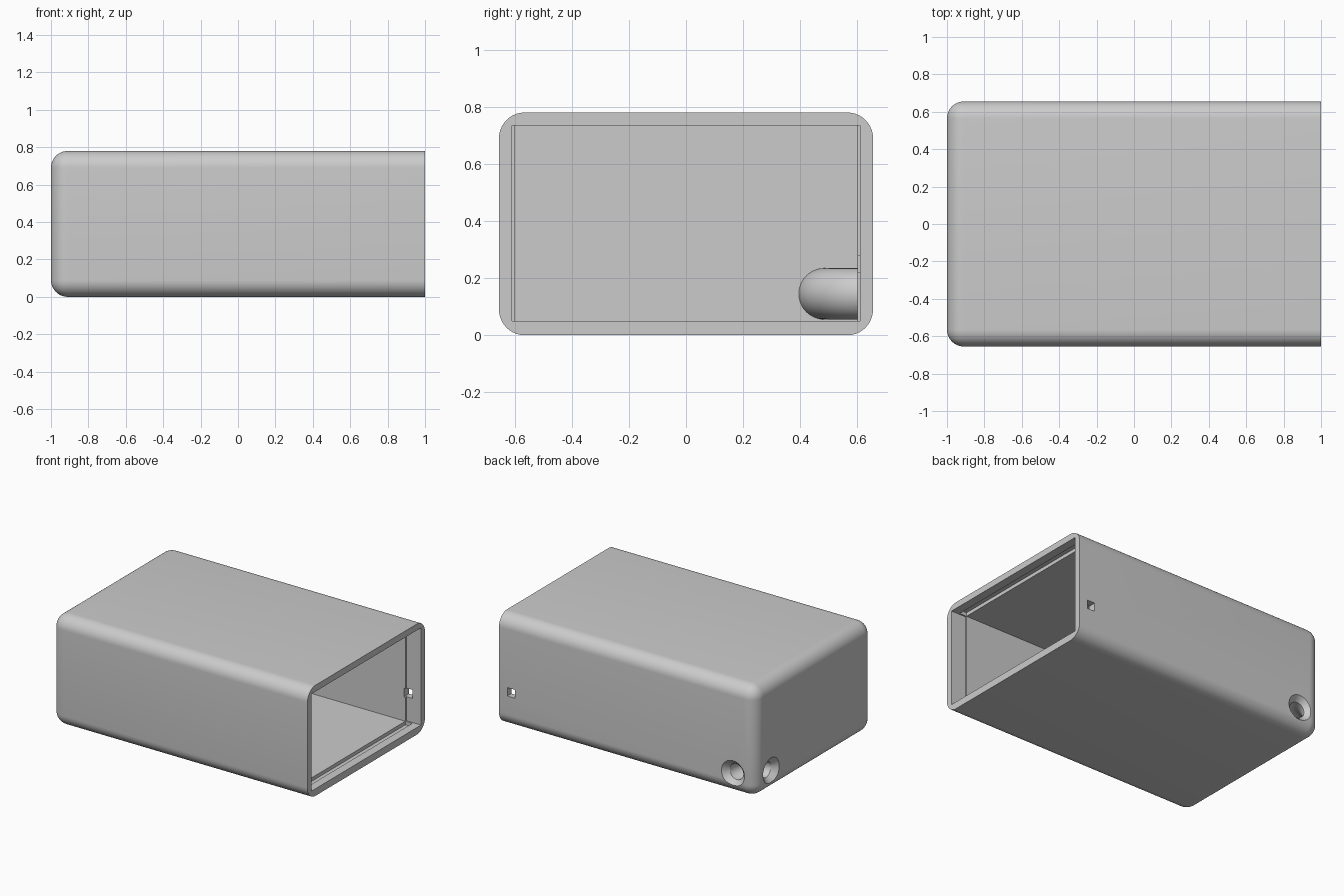
import bpy, bmesh, math
from mathutils import Vector, Matrix

if "Cube" in bpy.data.objects:
    bpy.data.objects.remove(bpy.data.objects["Cube"], do_unlink=True)

WALL, TOP, HALF_Y = 0.05, 0.78, 0.655
BEND, PIPE_Z = 0.175, 0.145

grey = bpy.data.materials.new("plain_grey")
grey.use_nodes = True
grey.diffuse_color = (0.6, 0.6, 0.6, 1)
grey.node_tree.nodes["Principled BSDF"].inputs["Base Color"].default_value = (0.6, 0.6, 0.6, 1)


def to_object(name, bm):
    bmesh.ops.recalc_face_normals(bm, faces=bm.faces)
    mesh = bpy.data.meshes.new(name)
    bm.to_mesh(mesh)
    bm.free()
    mesh.materials.append(grey)
    obj = bpy.data.objects.new(name, mesh)
    bpy.context.collection.objects.link(obj)
    return obj


def box_mesh(low, high):
    low, high = Vector(low), Vector(high)
    bm = bmesh.new()
    bmesh.ops.create_cube(bm, size=1)
    bmesh.ops.scale(bm, vec=high - low, verts=bm.verts)
    bmesh.ops.translate(bm, vec=(low + high) / 2, verts=bm.verts)
    return bm


def box(name, low, high):
    return to_object(name, box_mesh(low, high))


def elbow(name, radius, start, end, steps=24, sides=40):
    """Round pipe bent about the vertical corner of the case."""
    bm = bmesh.new()
    rings = []
    for i in range(steps + 1):
        a = math.radians(start + (end - start) * i / steps)
        ring = []
        for j in range(sides):
            t = math.tau * j / sides
            r = BEND + radius * math.cos(t)
            ring.append(bm.verts.new((-1 + r * math.cos(a), HALF_Y + r * math.sin(a),
                                      PIPE_Z + radius * math.sin(t))))
        rings.append(ring)
    for a, b in zip(rings, rings[1:]):
        for j in range(sides):
            k = (j + 1) % sides
            bm.faces.new((a[j], a[k], b[k], b[j]))
    bm.faces.new(rings[0])
    bm.faces.new(rings[-1])
    return to_object(name, bm)


def flare(name, location, rotation):
    """Cone whose wide end sits just outside the wall."""
    bm = bmesh.new()
    bmesh.ops.create_cone(bm, cap_ends=True, segments=40, radius1=0.10, radius2=0.05,
                          depth=0.05, matrix=Matrix.Translation(location) @ rotation)
    return to_object(name, bm)


def combine(target, tool, operation):
    mod = target.modifiers.new(tool.name, "BOOLEAN")
    mod.object, mod.operation, mod.solver = tool, operation, "EXACT"
    bpy.context.view_layer.objects.active = target
    bpy.ops.object.modifier_apply(modifier=mod.name)
    bpy.data.objects.remove(tool, do_unlink=True)


# Outer case, rounded everywhere but at the open end
bm = box_mesh((-1, -HALF_Y, 0), (1, HALF_Y, TOP))
edges = [e for e in bm.edges if min(v.co.x for v in e.verts) < 0]
bmesh.ops.bevel(bm, geom=edges, offset=0.09, segments=10, profile=0.5, affect="EDGES")
case = to_object("case", bm)

# Cavity, slightly wider mouth, lid grooves and latch hole
combine(case, box("cavity", (-1 + WALL, -0.6, WALL), (1.1, 0.6, 0.735)), "DIFFERENCE")
combine(case, box("mouth", (0.885, -0.61, WALL), (1.1, 0.61, 0.735)), "DIFFERENCE")
combine(case, box("lid_grooves", (0.885, -0.6, 0.025), (0.94, 0.6, 0.76)), "DIFFERENCE")
combine(case, box("latch_hole", (0.875, 0.5, 0.22), (0.935, 0.7, 0.28)), "DIFFERENCE")

# Bent cable pipe in the corner, with a flared hole in each wall
combine(case, elbow("pipe", 0.09, -84, -6), "UNION")
combine(case, elbow("pipe_bore", 0.055, -100, 10), "DIFFERENCE")
combine(case, flare("end_flare", (-0.985, HALF_Y - BEND, PIPE_Z),
                    Matrix.Rotation(math.pi / 2, 4, "Y")), "DIFFERENCE")
combine(case, flare("back_flare", (-1 + BEND, HALF_Y - 0.015, PIPE_Z),
                    Matrix.Rotation(math.pi / 2, 4, "X")), "DIFFERENCE")

# Smooth curves, sharp corners
bpy.ops.object.select_all(action="DESELECT")
case.select_set(True)
bpy.context.view_layer.objects.active = case
bpy.ops.object.shade_smooth_by_angle(angle=math.radians(30))
